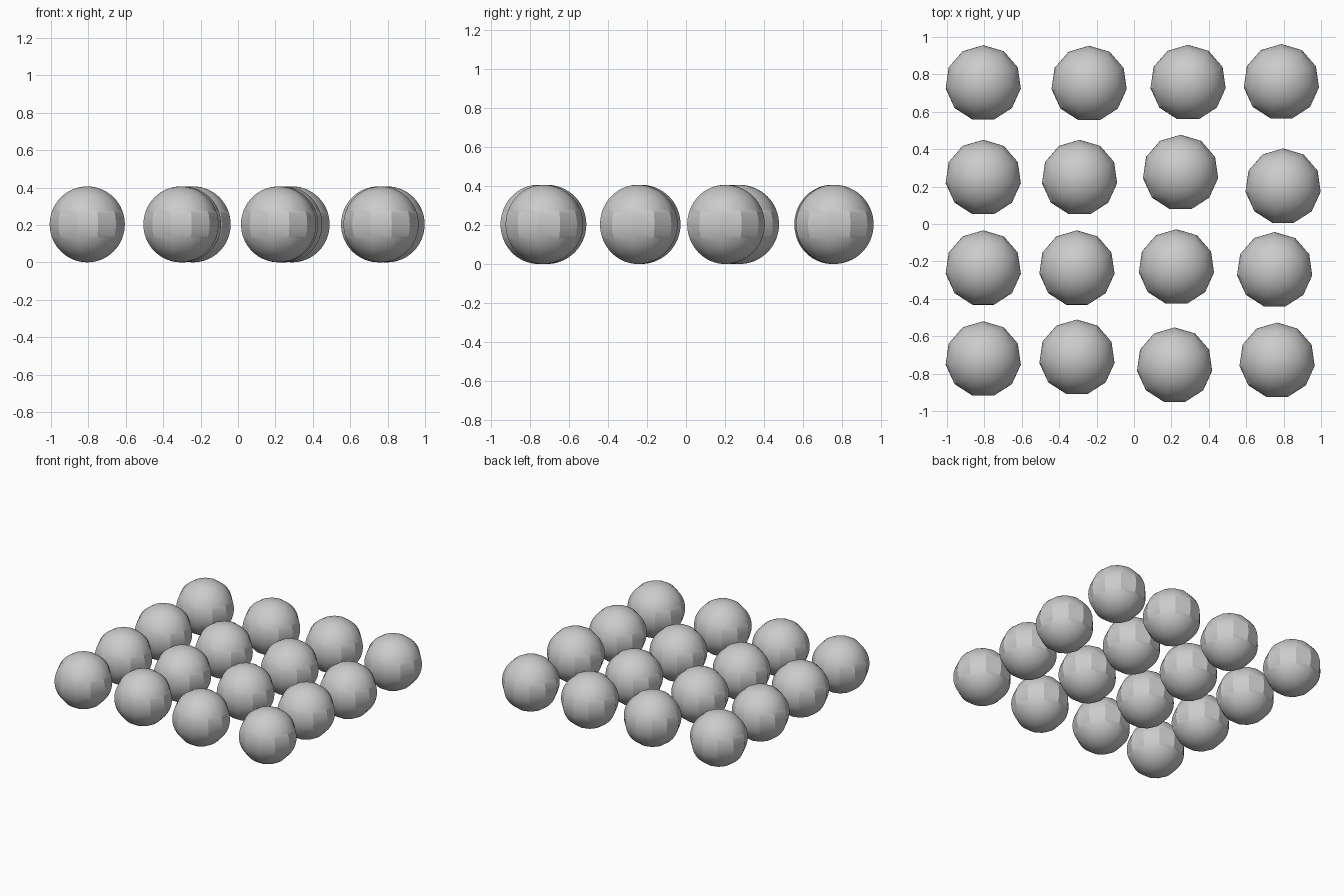
import bpy

R = 0.203  # ball radius

# ball centres, row by row from back to front
ROWS = [
    [(-0.806, 0.753), (-0.240, 0.750), (0.289, 0.755), (0.788, 0.759)],
    [(-0.806, 0.247), (-0.291, 0.247), (0.249, 0.274), (0.797, 0.201)],
    [(-0.806, -0.237), (-0.305, -0.237), (0.227, -0.231), (0.752, -0.246)],
    [(-0.806, -0.723), (-0.305, -0.714), (0.217, -0.756), (0.765, -0.730)],
]


def ball(name, x, y):
    # few segments round the vertical axis, many rings from pole to pole
    bpy.ops.mesh.primitive_uv_sphere_add(segments=11, ring_count=32, radius=R,
                                         location=(x, y, R))
    obj = bpy.context.object
    obj.name = name
    bpy.ops.object.shade_smooth_by_angle()
    return obj


# loose grid of balls
for r, row in enumerate(ROWS):
    for c, (x, y) in enumerate(row):
        ball(f"ball_row{r + 1}_col{c + 1}", x, y)
